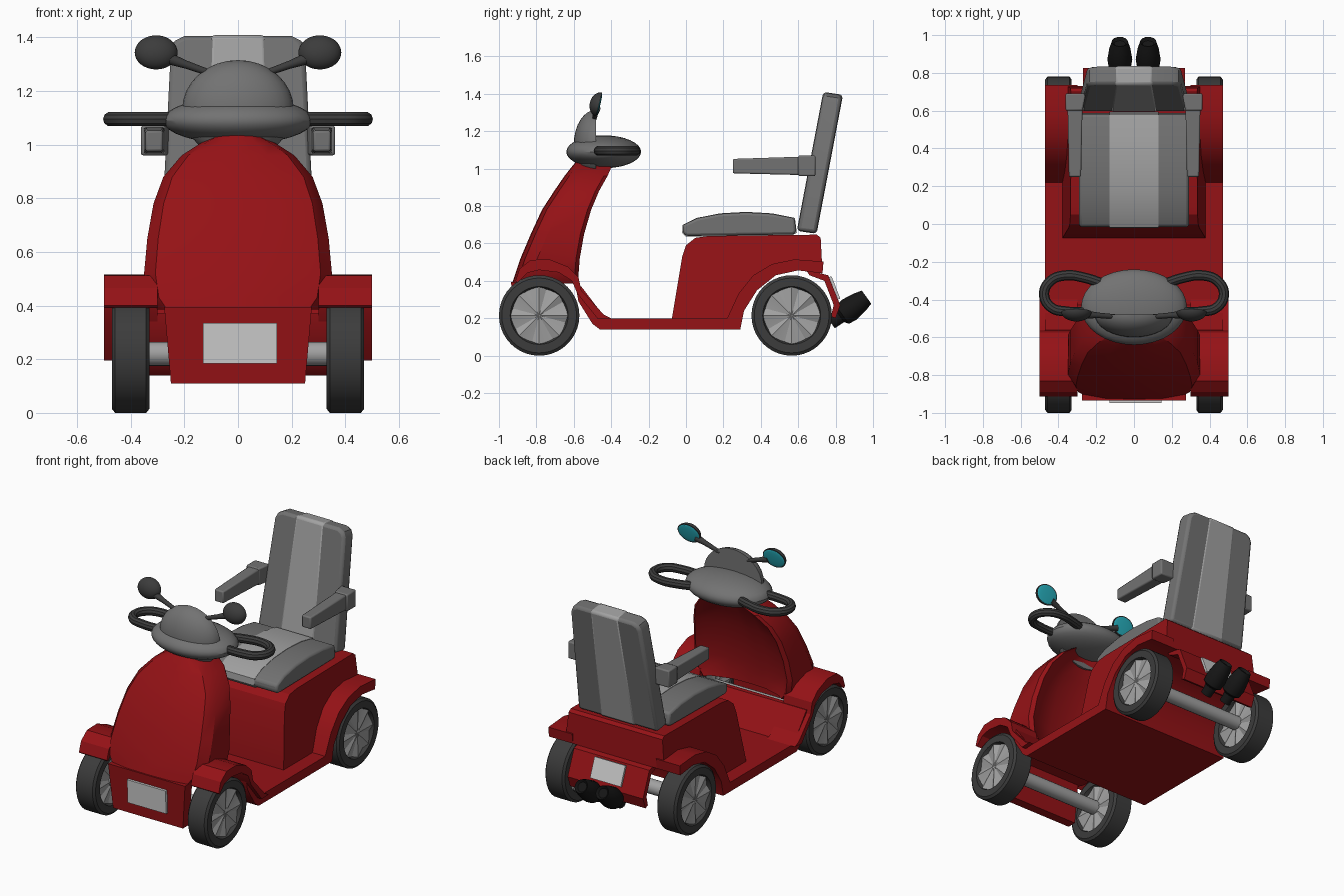
import bpy, bmesh, math
from mathutils import Matrix, Vector

if "Cube" in bpy.data.objects:
    bpy.data.objects.remove(bpy.data.objects["Cube"])


def material(name, r, g, b):
    m = bpy.data.materials.new(name)
    m.diffuse_color = (r, g, b, 1)
    m.use_nodes = True
    m.node_tree.nodes["Principled BSDF"].inputs["Base Color"].default_value = m.diffuse_color
    return m


RED = material("red paint", .3, .006, .008)
DARK = material("dark grey", .17, .17, .17)
STRIPE = material("light grey", .36, .36, .36)
RUBBER = material("rubber", .045, .045, .045)
BLACK = material("black", .008, .008, .008)
GLASS = material("mirror glass", .02, .42, .5)


def finish(name, bm, mat=None, mirror=False, bevel=0):
    bmesh.ops.recalc_face_normals(bm, faces=bm.faces)
    me = bpy.data.meshes.new(name)
    bm.to_mesh(me)
    bm.free()
    ob = bpy.data.objects.new(name, me)
    bpy.context.collection.objects.link(ob)
    if mat:
        me.materials.append(mat)
    if bevel:
        b = ob.modifiers.new("bevel", 'BEVEL')
        b.width, b.segments, b.limit_method = bevel, 2, 'ANGLE'
        b.angle_limit = math.radians(40)
    if mirror:
        ob.modifiers.new("mirror", 'MIRROR')
    return ob


def loft(name, rings, mat=None, **kw):
    """Skin closed rings of points and cap both ends."""
    bm = bmesh.new()
    vs = [[bm.verts.new(p) for p in ring] for ring in rings]
    n = len(rings[0])
    for a, b in zip(vs, vs[1:]):
        for i in range(n):
            bm.faces.new((a[i], a[(i + 1) % n], b[(i + 1) % n], b[i]))
    bm.faces.new(vs[0])
    bm.faces.new(vs[-1])
    return finish(name, bm, mat, **kw)


def side_prism(name, pts, x0, x1, mat=None, **kw):
    """Extrude a (y, z) side profile across x."""
    return loft(name, [[(x, y, z) for y, z in pts] for x in (x0, x1)], mat, **kw)


def lathe(name, prof, start, axis, mat=None, n=32, **kw):
    """Revolve (distance, radius) pairs around an axis."""
    q = Vector(axis).to_track_quat('Z', 'Y')
    rings = [[Vector(start) + q @ Vector((r * math.cos(t), r * math.sin(t), d))
              for t in (2 * math.pi * i / n for i in range(n))] for d, r in prof]
    return loft(name, rings, mat, **kw)


def ellipsoid(name, c, r, mat, flat=False, tilt=0, **kw):
    bm = bmesh.new()
    bmesh.ops.create_uvsphere(bm, u_segments=32, v_segments=16, radius=1)
    if flat:
        for v in bm.verts:
            v.co.y = min(v.co.y, 0)
    bm.transform(Matrix.Translation(c) @ Matrix.Rotation(tilt, 4, 'X') @ Matrix.Diagonal((*r, 1)))
    return finish(name, bm, mat, **kw)


# wheels, pleated rims and axles
for end, wy in (("front", -.785), ("rear", .565)):
    lathe(end + "_tyre", [(.025, .145), (0, .155), (0, .2), (.012, .215), (.128, .215), (.14, .2),
                          (.14, .155), (.115, .145)], (.33, wy, .215), (1, 0, 0), RUBBER, 40, mirror=True)
    for side, x, s in (("outer", .445, 1), ("inner", .355, -1)):
        bm = bmesh.new()
        hub = bm.verts.new((x + s * .015, wy, .215))
        ring = []
        for i in range(24):
            a, deep = 2 * math.pi * i / 24, (0, .012, .018)[i % 3]
            ring.append(bm.verts.new((x + s * (.018 - deep), wy + .152 * math.cos(a), .215 + .152 * math.sin(a))))
        for i in range(24):
            bm.faces.new((hub, ring[i], ring[(i + 1) % 24]))
        finish(f"{end}_{side}_rim", bm, STRIPE, mirror=True)
    lathe(end + "_axle", [(0, .045), (.7, .045)], (-.35, wy, .22), (1, 0, 0), STRIPE, 20)

# footboard with rising front
side_prism("footboard", [(-.46, .14), (.29, .14), (.3, .2), (-.43, .2), (-.56, .37), (-.59, .37),
                         (-.575, .29), (-.5, .17)], -.47, .47, RED)

# front mudguards
side_prism("front_mudguard", [(-.912, .4), (-.89, .465), (-.83, .512), (-.73, .515), (-.63, .475), (-.575, .42),
                              (-.56, .35), (-.44, .22), (-.4, .2), (-.47, .195), (-.58, .33), (-.61, .4),
                              (-.68, .445), (-.785, .458), (-.85, .442), (-.9, .39)], .3, .5, RED, mirror=True)

# front shield: stacked sections (z, half width, front y, back y)
rings = []
for z, w, f, b in ((.385, .30, -.93, -.575), (.43, .335, -.915, -.575), (.52, .35, -.885, -.568),
                   (.65, .338, -.83, -.545), (.78, .315, -.77, -.507), (.88, .278, -.705, -.465),
                   (.96, .21, -.65, -.42), (1.005, .14, -.615, -.4), (1.035, .08, -.59, -.42)):
    half = [(0, f), (.5 * w, f + .004), (.88 * w, f + .025), (w, f + .09), (w, b - .02),
            (.93 * w, b), (.8 * w, b - .03), (.4 * w, b - .065)]
    pts = half + [(0, b - .07)] + [(-x, y) for x, y in half[:0:-1]]
    rings.append([(x, y, z) for x, y in pts])
loft("front_shield", rings, RED)

# lower nose panel and front plate
loft("nose_panel", [[(-w, f, z), (w, f, z), (w, -.86, z), (-w, -.86, z)]
                    for z, w, f in ((.11, .25, -.92), (.395, .275, -.935))], RED)
side_prism("front_plate", [(-.925, .185), (-.943, .185), (-.948, .335), (-.93, .335)], -.13, .145)

# rear body with wheel arch
arch = [(.73, .44), (.6, .456), (.48, .43), (.38, .35), (.31, .24), (.29, .14)]
prof = [(-.075, .14), (-.075, .2), (-.02, .53), (0, .59), (.05, .63), (.12, .64), (.7, .647), (.72, .63)] + arch
body_x = lambda z: .385 - .05 * (z - .14) / .5
loft("rear_body", [[(s * body_x(z), y, z) for y, z in prof] for s in (-1, 1)], RED)
side_prism("rear_mudguard", [(.22, .2), (.28, .33), (.36, .43), (.46, .49), (.58, .515), (.735, .503)] + arch,
           .3, .47, RED, mirror=True)

# rear panel, plate and exhausts
side_prism("rear_panel", [(.64, .46), (.72, .44), (.76, .43), (.825, .27), (.8, .2), (.775, .21),
                          (.79, .27), (.74, .4), (.66, .43)], -.27, .27, RED)
side_prism("rear_plate", [(.765, .42), (.778, .425), (.825, .305), (.812, .3)], -.11, .11)
lathe("exhaust", [(0, .035), (.06, .038), (.075, .06), (.12, .066), (.19, .056), (.235, .043), (.22, .03)],
      (.075, .775, .175), (0, .8, .58), BLACK, 16, mirror=True)

# seat cushion with light stripe
seat = [(0, .64), (-.018, .66), (-.015, .7), (.06, .735), (.18, .758), (.32, .766), (.46, .758), (.58, .735),
        (.59, .66), (.57, .648)]
side_prism("seat_cushion", seat, -.29, .29, DARK, bevel=.02)
side_prism("seat_stripe", [(.285 + (y - .285) * 1.008, .705 + (z - .705) * 1.05) for y, z in seat],
           -.13, .13, STRIPE)

# leaning backrest with light stripe
back = lambda pts, d0, d1: [[(x, .595 + d + (z - .665) * .19, z - d * .15) for x, z in pts] for d in (d0, d1)]
loft("backrest", back([(-.285, .67), (.285, .67), (.25, 1.36), (.235, 1.39), (.2, 1.407),
                       (-.2, 1.407), (-.235, 1.39), (-.25, 1.36)], 0, .1), DARK, bevel=.018)
loft("backrest_stripe", back([(-.13, .667), (.13, .667), (.105, 1.41), (-.105, 1.41)], -.003, .103),
     STRIPE, bevel=.018)

# armrests with rear blocks
loft("armrest", [[(a, y, z0), (b, y, z0), (b, y, z1), (a, y, z1)] for y, a, b, z0, z1 in
                 ((.25, .28, .345, .975, 1.052), (.65, .272, .352, .965, 1.065))], DARK, mirror=True, bevel=.008)
loft("armrest_block", [[(a, y, .96), (.362, y, .96), (.362, y, 1.07), (a, y, 1.07)]
                       for y, a in ((.6, .272), (.692, .255))], DARK, mirror=True, bevel=.008)

# steering console and instrument dome
ellipsoid("steering_console", (0, -.44, 1.09), (.28, .2, .088), DARK)
ellipsoid("instrument_dome", (0, -.48, 1.13), (.208, .12, .185), DARK, flat=True)


def tube(name, pts, radius, mat, smooth=True):
    cu = bpy.data.curves.new(name, 'CURVE')
    cu.dimensions, cu.bevel_depth, cu.bevel_resolution, cu.use_fill_caps = '3D', radius, 3, True
    sp = cu.splines.new('BEZIER')
    sp.bezier_points.add(len(pts) - 1)
    for bp, p in zip(sp.bezier_points, pts):
        bp.co = p
        bp.handle_left_type = bp.handle_right_type = 'AUTO'
    cu.materials.append(mat)
    ob = bpy.data.objects.new(name, cu)
    bpy.context.collection.objects.link(ob)
    bpy.ops.object.select_all(action='DESELECT')
    ob.select_set(True)
    bpy.context.view_layer.objects.active = ob
    bpy.ops.object.convert(target='MESH')
    bpy.context.object.modifiers.new("mirror", 'MIRROR')


# looped handlebars
tube("handlebar", [(x, y, 1.095) for x, y in ((.18, -.31), (.26, -.285), (.36, -.272), (.44, -.30), (.476, -.37),
                                              (.44, -.44), (.36, -.463), (.2, -.463))], .027, RUBBER)

# mirrors on stalks
lathe("mirror_stalk", [(0, .012), (.1, .015), (.17, .022)], (.1, -.49, 1.265), (.17, .012, .06), RUBBER, 12, mirror=True)
ellipsoid("mirror_housing", (.305, -.465, 1.343), (.08, .05, .065), RUBBER, flat=True, tilt=-.25, mirror=True)
ellipsoid("mirror_face", (.305, -.464, 1.343), (.074, .006, .059), GLASS, tilt=-.25, mirror=True)

# smooth shading with crisp edges
bpy.ops.object.select_all(action='SELECT')
bpy.context.view_layer.objects.active = bpy.data.objects["front_shield"]
bpy.ops.object.shade_smooth_by_angle(angle=math.radians(30))
